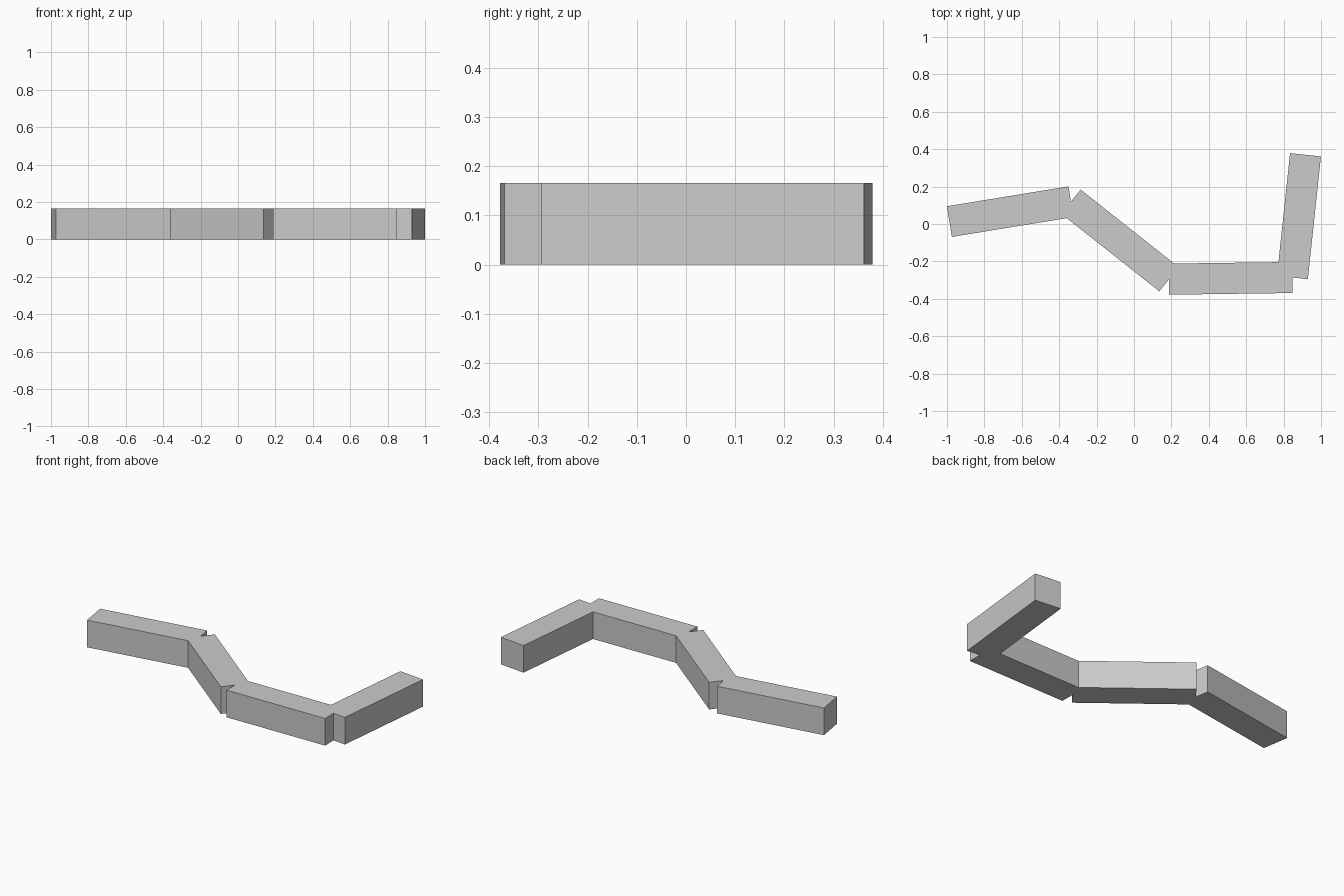
import bpy
import math
from mathutils import Vector

if "Cube" in bpy.data.objects:
    bpy.data.objects.remove(bpy.data.objects["Cube"])

# Centre line of the bent chain of bars, seen from above
JOINTS = [(-0.987, 0.013), (-0.337, 0.119), (0.187, -0.295),
          (0.847, -0.286), (0.917, 0.370)]
SIZE = 0.166  # square cross-section


def bar(name, start, end):
    """Square bar lying on the ground between two joints."""
    a, b = Vector(start), Vector(end)
    d, mid = b - a, (a + b) / 2
    bpy.ops.mesh.primitive_cube_add(
        size=1, location=(mid.x, mid.y, SIZE / 2),
        rotation=(0, 0, math.atan2(d.y, d.x)))
    obj = bpy.context.object
    obj.name = name
    obj.scale = (d.length, SIZE, SIZE)
    bpy.ops.object.transform_apply(location=False, rotation=False, scale=True)
    return obj


# Four equal bars, joined end to end
for i, (start, end) in enumerate(zip(JOINTS, JOINTS[1:]), 1):
    bar(f"bar_segment_{i}", start, end)
